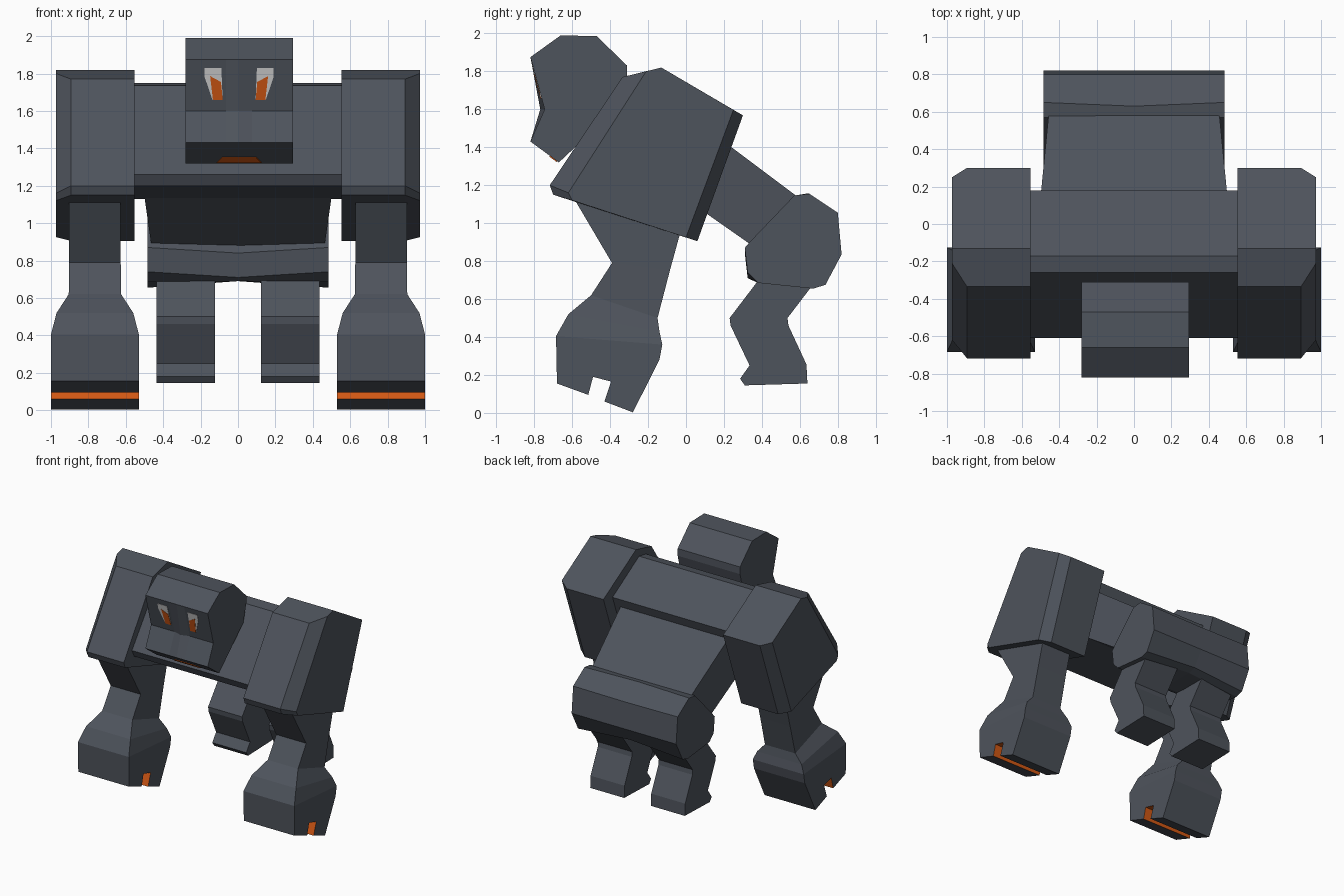
import bpy, bmesh


def material(name, rgb):
    m = bpy.data.materials.new(name)
    m.diffuse_color = (*rgb, 1)
    return m


SLATE = material("slate grey", (0.076, 0.087, 0.107))
ORANGE = material("ember orange", (0.65, 0.098, 0.007))
WHITE = material("eye white", (0.65, 0.65, 0.65))


def loft(name, sections, mats=(SLATE,), accent=(), shift=0):
    """Bridge matching rings of 3D points and cap both ends.
    Sides listed in accent take the second material."""
    bm = bmesh.new()
    rings = [[bm.verts.new(p) for p in s] for s in sections]
    n = len(rings[0])
    for a, b in zip(rings, rings[1:]):
        for i in range(n):
            j = (i + 1) % n
            f = bm.faces.new((a[i], a[j], b[j], b[i]))
            f.material_index = 1 if i in accent else 0
    bm.faces.new(rings[0])
    bm.faces.new(rings[-1])
    bmesh.ops.recalc_face_normals(bm, faces=bm.faces)
    me = bpy.data.meshes.new(name)
    bm.to_mesh(me)
    bm.free()
    for m in mats:
        me.materials.append(m)
    ob = bpy.data.objects.new(name, me)
    ob.location.x = shift
    bpy.context.collection.objects.link(ob)
    return ob


def at(x, profile):
    """Place a (y, z) profile at the given x."""
    return [(x, y, z) for y, z in profile]


# Chest block between the shoulders
chest = [(-0.61, 1.26), (-0.26, 1.735), (-0.17, 1.75), (0.18, 1.54), (0.03, 1.13), (-0.58, 1.2)]
loft("chest", [at(-0.56, chest), at(0.56, chest)])

# Waist, tapering from the chest to the pelvis
waist_front = [(-0.50, 0.14, 1.475), (0.50, 0.14, 1.475), (0.50, -0.02, 1.14), (-0.50, -0.02, 1.14)]
waist_back = [(-0.455, 0.60, 1.13), (0.455, 0.60, 1.13), (0.46, 0.38, 0.86), (-0.46, 0.38, 0.86)]
loft("waist", [waist_front, waist_back])

# Pelvis with a slight crease along the middle
pelvis_side = [(0.34, 0.905), (0.57, 1.145), (0.65, 1.155), (0.80, 1.055), (0.82, 0.835),
               (0.735, 0.675), (0.67, 0.655), (0.38, 0.685), (0.325, 0.74), (0.31, 0.87)]
pelvis_mid = [(0.34, 0.87), (0.55, 1.14), (0.63, 1.155), (0.80, 1.05), (0.82, 0.835),
              (0.735, 0.71), (0.67, 0.69), (0.38, 0.69), (0.325, 0.71), (0.31, 0.84)]
loft("pelvis", [at(-0.483, pelvis_side), at(0, pelvis_mid), at(0.483, pelvis_side)])


# Head with a shallow recessed face and a nose ridge
def head_profile(face_y):
    return [(-0.66, 1.99), (-0.47, 1.985), (-0.31, 1.83), (-0.31, 1.77), (-0.35, 1.62),
            (-0.67, 1.32), (-0.82, 1.43), (face_y, 1.60), (-0.82, 1.875)]


HEAD_X = 0.006
loft("head", [at(x, head_profile(-0.768 if x == 0 else -0.745))
              for x in (-0.288, -0.07, 0, 0.07, 0.288)], shift=HEAD_X)


def face_plate(name, outline, side, height, mat):
    """Thin plate lying on the sloping face; outline is (x, z)."""
    def layer(h):
        return [(side * x, -0.82 + 0.075 * (1.875 - z) / 0.275 - h, z) for x, z in outline]
    loft(name, [layer(-0.001), layer(height)], (mat,), shift=HEAD_X)


eye = [(0.095, 1.83), (0.184, 1.83), (0.184, 1.78), (0.143, 1.66), (0.088, 1.66)]
iris = [(0.155, 1.786), (0.097, 1.755), (0.088, 1.658), (0.14, 1.658)]

# Mouth plate under the chin
mouth = [(-0.12, -0.677, 1.325), (0.12, -0.677, 1.325), (0.09, -0.718, 1.355), (-0.09, -0.718, 1.355)]
loft("mouth", [mouth, [(x, y - 0.003, z - 0.004) for x, y, z in mouth]], (ORANGE,), shift=HEAD_X)

# Shoulder profiles: full size, and the smaller chamfered outer face
shoulder_full = [(-0.335, 1.77), (-0.13, 1.82), (0.30, 1.568), (0.06, 0.905), (-0.70, 1.15), (-0.718, 1.2)]
shoulder_out = [(-0.21, 1.80), (-0.13, 1.82), (0.25, 1.597), (0.0, 0.925), (-0.60, 1.12), (-0.62, 1.16)]

# Arm rings: front y, z, back y, z, half width
arm_rings = [(-0.62, 1.18, 0.0, 1.06, 0.138), (-0.39, 0.79, -0.085, 0.75, 0.138),
             (-0.50, 0.62, -0.15, 0.50, 0.14), (-0.62, 0.52, -0.14, 0.43, 0.205),
             (-0.685, 0.405, -0.125, 0.36, 0.235)]

# Fist profile, with a notch whose walls are orange
fist = [(-0.685, 0.405), (-0.68, 0.155), (-0.515, 0.095), (-0.49, 0.19), (-0.395, 0.165),
        (-0.43, 0.06), (-0.28, 0.003), (-0.14, 0.28), (-0.125, 0.36)]

hind_leg = [(0.39, 0.71), (0.23, 0.50), (0.235, 0.46), (0.335, 0.25), (0.285, 0.18), (0.31, 0.145),
            (0.64, 0.155), (0.635, 0.255), (0.54, 0.46), (0.535, 0.50), (0.68, 0.69)]

# Parts that repeat on both sides
for side, label in ((-1, "left"), (1, "right")):
    face_plate(label + "_eye", eye, side, 0.003, WHITE)
    face_plate(label + "_iris", iris, side, 0.006, ORANGE)
    loft(label + "_shoulder", [at(side * 0.553, shoulder_full), at(side * 0.893, shoulder_full),
                               at(side * 0.973, shoulder_out)])
    loft(label + "_arm", [[(side * (0.765 - w), fy, fz), (side * (0.765 + w), fy, fz),
                           (side * (0.765 + w), by, bz), (side * (0.765 - w), by, bz)]
                          for fy, fz, by, bz, w in arm_rings])
    loft(label + "_fist", [at(side * 0.53, fist), at(side * 1.0, fist)], (SLATE, ORANGE), (2, 3, 4))
    loft(label + "_hind_leg", [at(side * 0.123, hind_leg), at(side * 0.437, hind_leg)])
